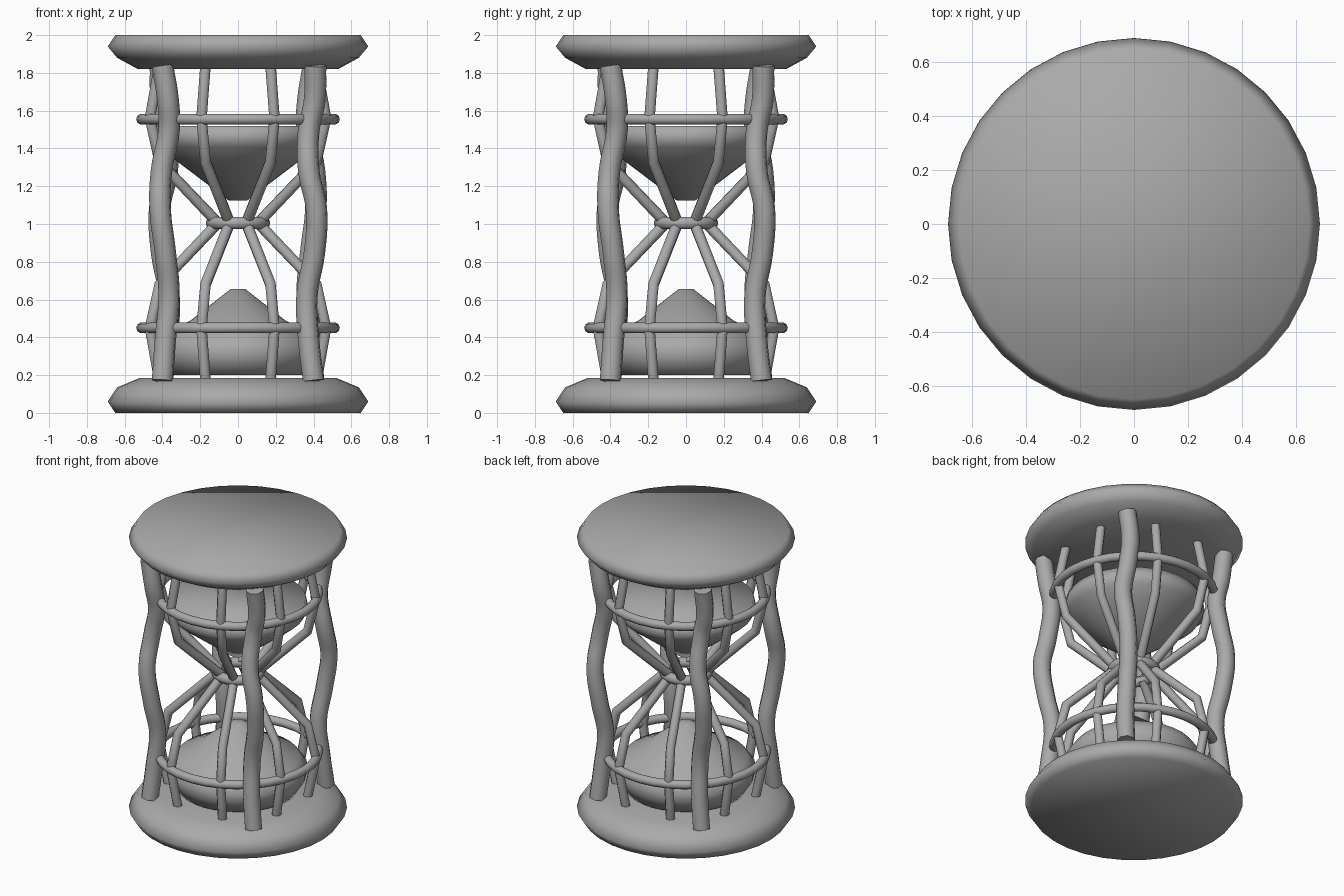
import bpy, bmesh, math
from mathutils import Matrix

cube = bpy.data.objects.get("Cube")
if cube:
    bpy.data.objects.remove(cube, do_unlink=True)

grey = bpy.data.materials.new("plain grey")
grey.use_nodes = True
colour = (0.4, 0.4, 0.4, 1)
grey.diffuse_color = colour
grey.node_tree.nodes["Principled BSDF"].inputs["Base Color"].default_value = colour


def finish(obj, angle=80):
    """Give an object its material and smooth shading."""
    obj.data.materials.clear()
    obj.data.materials.append(grey)
    bpy.ops.object.select_all(action='DESELECT')
    obj.select_set(True)
    bpy.context.view_layer.objects.active = obj
    bpy.ops.object.shade_smooth_by_angle(angle=math.radians(angle))
    return obj


def lathe(name, profile, sides=32):
    """Turn a bottom-to-top (radius, height) profile into a capped solid."""
    bm = bmesh.new()
    rings = [[bm.verts.new((r * math.cos(a), r * math.sin(a), z))
              for a in (math.tau * i / sides for i in range(sides))]
             for r, z in profile]
    for low, high in zip(rings, rings[1:]):
        for i in range(sides):
            j = (i + 1) % sides
            bm.faces.new((low[i], low[j], high[j], high[i]))
    bm.faces.new(rings[0][::-1])
    bm.faces.new(rings[-1])
    mesh = bpy.data.meshes.new(name)
    bm.to_mesh(mesh)
    bm.free()
    obj = bpy.data.objects.new(name, mesh)
    bpy.context.collection.objects.link(obj)
    return finish(obj)


def rod(name, points, radius, smooth=False, turn=0):
    """Sweep a round capped rod along a path, turned about the z axis."""
    curve = bpy.data.curves.new(name, 'CURVE')
    curve.dimensions = '3D'
    curve.bevel_depth = radius
    curve.bevel_resolution = 2
    curve.use_fill_caps = True
    curve.resolution_u = 5
    if smooth:
        spline = curve.splines.new('BEZIER')
        spline.bezier_points.add(len(points) - 1)
        for bp, p in zip(spline.bezier_points, points):
            bp.co = p
            bp.handle_left_type = bp.handle_right_type = 'AUTO'
    else:
        spline = curve.splines.new('POLY')
        spline.points.add(len(points) - 1)
        for sp, p in zip(spline.points, points):
            sp.co = (*p, 1)
    temp = bpy.data.objects.new(name, curve)
    bpy.context.collection.objects.link(temp)
    bpy.context.view_layer.update()
    mesh = bpy.data.meshes.new_from_object(
        temp.evaluated_get(bpy.context.evaluated_depsgraph_get()))
    bpy.data.objects.remove(temp, do_unlink=True)
    mesh.transform(Matrix.Rotation(turn, 4, 'Z'))
    obj = bpy.data.objects.new(name, mesh)
    bpy.context.collection.objects.link(obj)
    return finish(obj, 60)


def hoop(name, radius, tube, z):
    bpy.ops.mesh.primitive_torus_add(
        major_radius=radius, minor_radius=tube, major_segments=32,
        minor_segments=10, location=(0, 0, z))
    obj = bpy.context.object
    obj.name = name
    return finish(obj)


# End discs
lathe("bottom_disc", [(.65, 0), (.69, .06), (.64, .135), (.52, .185)])
lathe("top_disc", [(.53, 1.82), (.64, 1.88), (.69, 1.94), (.65, 2)])

# Sand heaps
lathe("lower_sand", [(.38, .20), (.43, .28), (.44, .35), (.39, .42),
                     (.25, .49), (.04, .655)])
lathe("upper_sand", [(.05, 1.125), (.34, 1.345), (.42, 1.41),
                     (.445, 1.455), (.43, 1.52)])

# Wavy corner pillars
pillar = [(.40, -.40, .17), (.375, -.385, .38), (.365, -.365, .62),
          (.405, -.385, .85), (.415, -.412, 1.08), (.375, -.405, 1.28),
          (.375, -.365, 1.5), (.405, -.37, 1.65), (.41, -.40, 1.84)]
for i in range(4):
    rod(f"pillar_{i + 1}", pillar, .058, True, i * math.pi / 2)

# Bent cage bars, above and below the waist
upper_bar = [(.45, 0, 1.84), (.505, 0, 1.56), (.45, 0, 1.33), (.12, 0, 1.01)]
lower_bar = [(x, y, 2.01 - z) for x, y, z in upper_bar]
for i in range(8):
    turn = (i + .5) * math.pi / 4
    rod(f"upper_bar_{i + 1}", upper_bar, .03, False, turn)
    rod(f"lower_bar_{i + 1}", lower_bar, .03, False, turn)

# Cage hoops
hoop("upper_hoop", .51, .029, 1.555)
hoop("lower_hoop", .51, .029, .45)
hoop("waist_hoop", .137, .034, 1.005)
